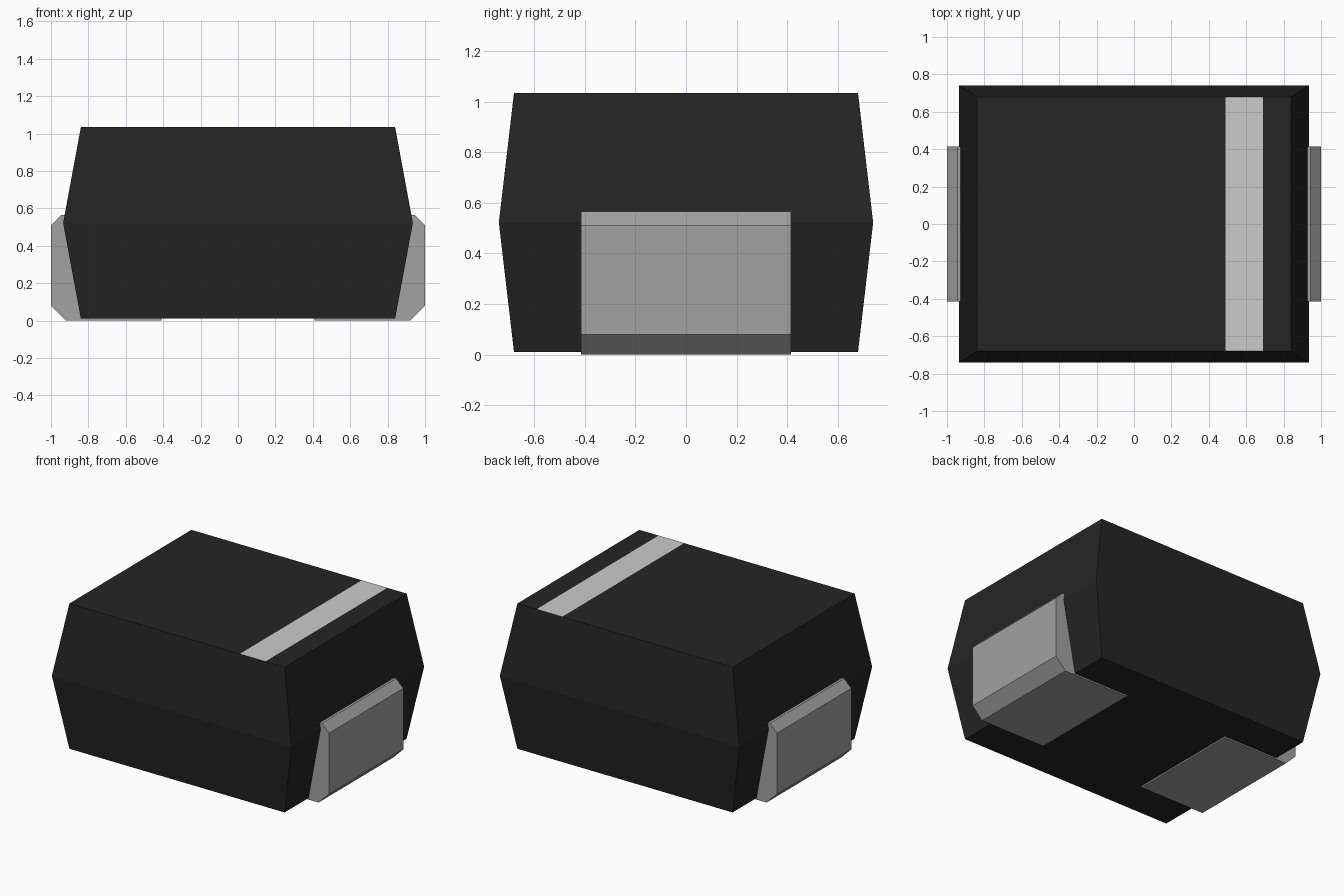
import bpy, bmesh

cube = bpy.data.objects.get("Cube")
if cube:
    bpy.data.objects.remove(cube, do_unlink=True)


def material(name, rgb):
    m = bpy.data.materials.new(name)
    m.use_nodes = True
    m.diffuse_color = (*rgb, 1)
    m.node_tree.nodes["Principled BSDF"].inputs["Base Color"].default_value = (*rgb, 1)
    return m


black = material("black plastic", (0.018, 0.018, 0.018))
silver = material("silver metal", (0.36, 0.36, 0.36))
marking = material("light grey marking", (0.6, 0.6, 0.6))


def add_object(name, bm, *materials):
    bmesh.ops.recalc_face_normals(bm, faces=bm.faces)
    mesh = bpy.data.meshes.new(name)
    bm.to_mesh(mesh)
    bm.free()
    for m in materials:
        mesh.materials.append(m)
    obj = bpy.data.objects.new(name, mesh)
    bpy.context.collection.objects.link(obj)
    return obj


# Body: three stacked rectangles, widest at the mould parting line
TOP = 1.035
bm = bmesh.new()
rings = []
for hx, hy, z in ((0.84, 0.68, 0.01), (0.935, 0.74, 0.522), (0.84, 0.68, TOP)):
    rings.append([bm.verts.new((sx * hx, sy * hy, z))
                  for sx, sy in ((-1, -1), (1, -1), (1, 1), (-1, 1))])
for low, high in zip(rings, rings[1:]):
    for i in range(4):
        j = (i + 1) % 4
        bm.faces.new((low[i], low[j], high[j], high[i]))
bm.faces.new(rings[0][::-1])
bm.faces.new(rings[-1])

# Polarity stripe: cut into the top face
STRIPE = (0.49, 0.69)
for x in STRIPE:
    top = [f for f in bm.faces if f.calc_center_median().z > TOP - 0.01]
    geom = top + list({e for f in top for e in f.edges}) + list({v for f in top for v in f.verts})
    bmesh.ops.bisect_plane(bm, geom=geom, plane_co=(x, 0, 0), plane_no=(1, 0, 0))
for f in bm.faces:
    c = f.calc_center_median()
    f.material_index = int(c.z > TOP - 0.01 and STRIPE[0] < c.x < STRIPE[1])
add_object("body", bm, black, marking)

# Terminals: chamfered side tab with a foot pad under the body
PROFILE = ((0.41, 0), (0.92, 0), (1, 0.08), (1, 0.51), (0.945, 0.565),
           (0.8, 0.565), (0.8, 0.02), (0.41, 0.02))
for name, side in (("left_terminal", 1), ("right_terminal", -1)):
    bm = bmesh.new()
    face = bm.faces.new([bm.verts.new((side * x, -0.415, z)) for x, z in PROFILE])
    ext = bmesh.ops.extrude_face_region(bm, geom=[face])
    moved = [v for v in ext["geom"] if isinstance(v, bmesh.types.BMVert)]
    bmesh.ops.translate(bm, verts=moved, vec=(0, 0.83, 0))
    add_object(name, bm, silver)
